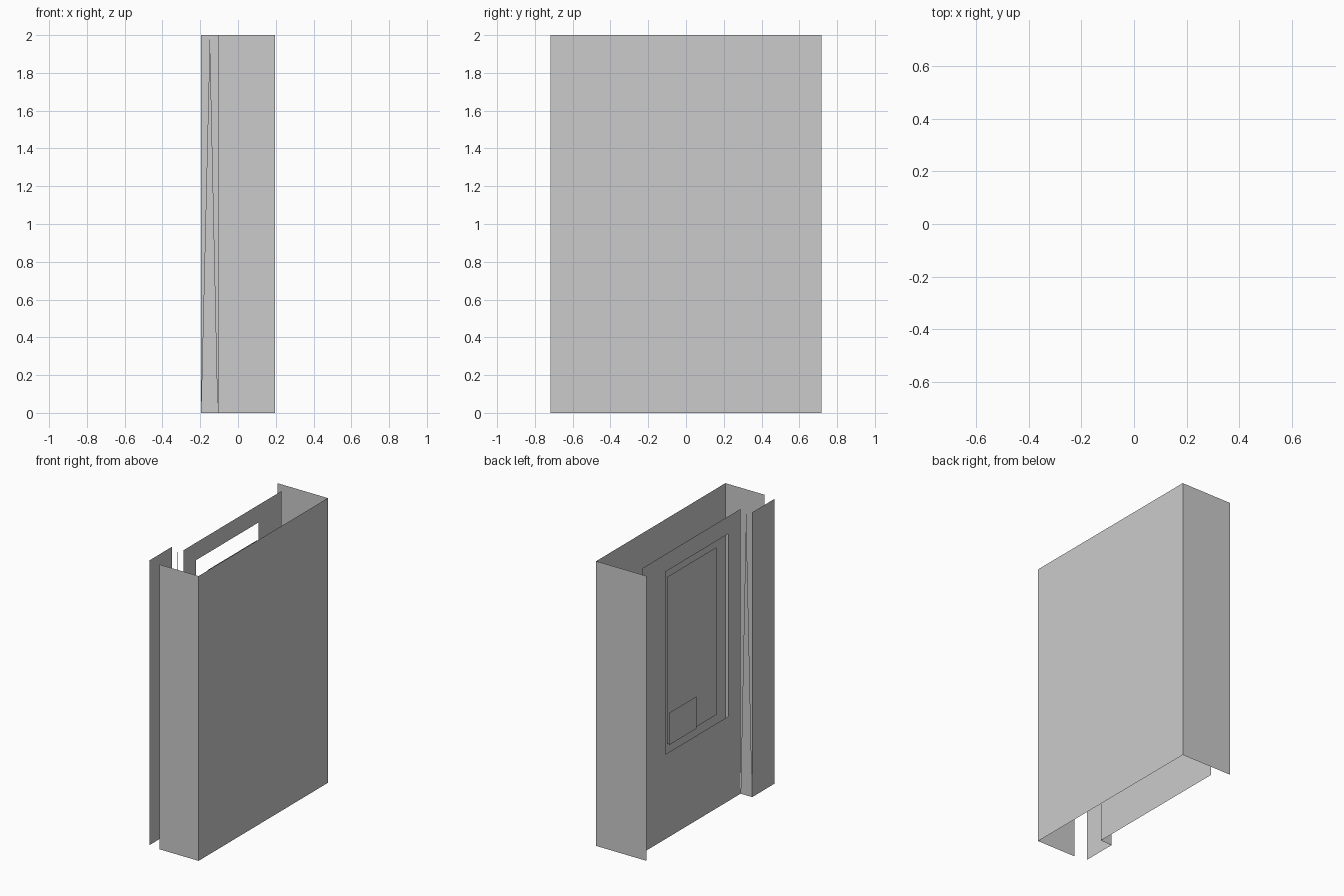
import bpy

if "Cube" in bpy.data.objects:
    bpy.data.objects.remove(bpy.data.objects["Cube"])

W, D, H = 0.196, 0.717, 2.0      # half depth in x, half width in y, height
PX = -0.106                      # plane of the recessed panel
JY = -0.455                      # step between panel and raised strip


def make(name, verts, faces):
    me = bpy.data.meshes.new(name)
    me.from_pydata(verts, [], faces)
    me.update()
    ob = bpy.data.objects.new(name, me)
    bpy.context.collection.objects.link(ob)
    return ob


def wall(name, path, z0=0.0, z1=H):
    """Thin upright sheet following a plan-view path of (x, y) points."""
    n = len(path)
    verts = [(x, y, z) for z in (z0, z1) for x, y in path]
    faces = [(i, i + 1, n + i + 1, n + i) for i in range(n - 1)]
    return make(name, verts, faces)


# Outer casing: short side, broad back and full side
wall("casing", [(PX, -D), (W, -D), (W, D), (-W, D)])

# Raised narrow strip beside the panel
wall("control_strip", [(-W, JY), (-W, -0.70)])

# Tapered filler in the step between panel and strip
make("step_filler",
     [(PX, JY, 0), (-W, JY, 0), (-0.149, JY, H)], [(0, 1, 2)])

# Main panel with a rectangular window opening
y0, y1, z0, z1 = -0.312, 0.378, 0.595, 1.877
outer = [(PX, JY, 0), (PX, 0.635, 0), (PX, 0.635, H), (PX, JY, H)]
inner = [(PX, y0, z0), (PX, y1, z0), (PX, y1, z1), (PX, y0, z1)]
make("window_panel", outer + inner,
     [(i, 4 + i, 4 + (i + 1) % 4, (i + 1) % 4) for i in range(4)])

# Plate set behind the opening, and a small plate on its lower corner
wall("display_plate", [(-0.06, 0.298), (-0.06, -0.253)], 0.62, 1.796)
wall("corner_plate", [(-0.076, 0.298), (-0.076, -0.01)], 0.62, 0.846)
